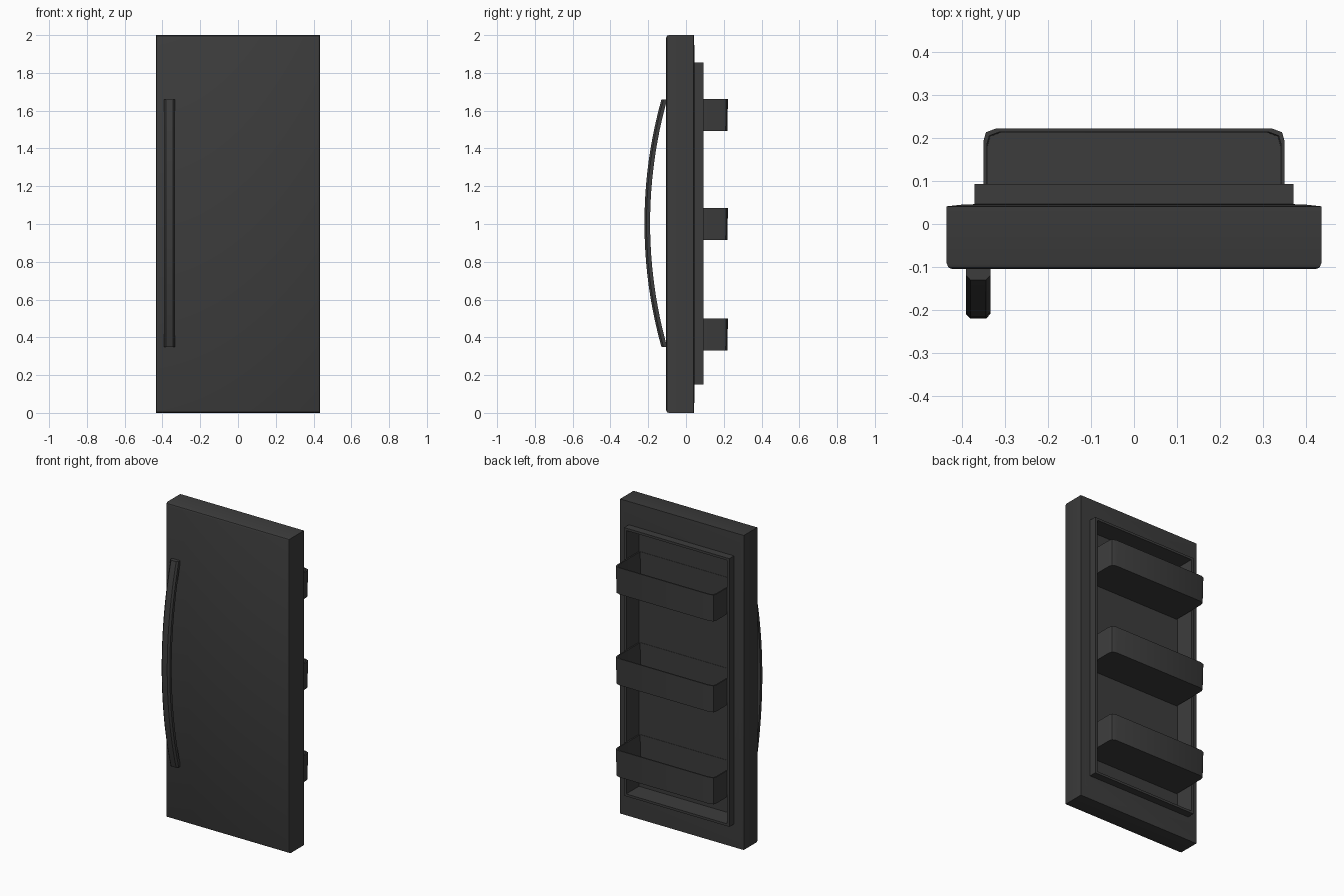
import bpy, bmesh, math

if "Cube" in bpy.data.objects:
    bpy.data.objects.remove(bpy.data.objects["Cube"])

dark = bpy.data.materials.new("dark_grey")
dark.diffuse_color = (0.045, 0.045, 0.045, 1)
dark.use_nodes = True
dark.node_tree.nodes["Principled BSDF"].inputs["Base Color"].default_value = dark.diffuse_color


def loft(name, rings, angle=30):
    """Skin a list of equal-length point rings and cap both ends."""
    bm = bmesh.new()
    loops = [[bm.verts.new(p) for p in ring] for ring in rings]
    n = len(loops[0])
    for a, b in zip(loops, loops[1:]):
        for i in range(n):
            j = (i + 1) % n
            bm.faces.new((a[i], a[j], b[j], b[i]))
    bm.faces.new(loops[0])
    bm.faces.new(loops[-1])
    bmesh.ops.recalc_face_normals(bm, faces=bm.faces[:])
    mesh = bpy.data.meshes.new(name)
    bm.to_mesh(mesh)
    bm.free()
    obj = bpy.data.objects.new(name, mesh)
    obj.data.materials.append(dark)
    bpy.context.collection.objects.link(obj)
    bpy.ops.object.select_all(action='DESELECT')
    obj.select_set(True)
    bpy.context.view_layer.objects.active = obj
    bpy.ops.object.shade_smooth_by_angle(angle=math.radians(angle))
    return obj


def rect(hx, z0, z1, y):
    return [(-hx, y, z0), (hx, y, z0), (hx, y, z1), (-hx, y, z1)]


# Door slab with bevelled front, raised liner rim and recessed back
loft("door", [
    rect(0.422, 0.013, 1.987, -0.105),
    rect(0.431, 0.004, 1.996, -0.101),
    rect(0.435, 0.0, 2.0, -0.092),
    rect(0.435, 0.0, 2.0, 0.041),
    rect(0.40, 0.08, 1.92, 0.045),
    rect(0.37, 0.15, 1.855, 0.046),
    rect(0.37, 0.15, 1.855, 0.093),
    rect(0.355, 0.165, 1.84, 0.093),
    rect(0.352, 0.168, 1.837, -0.03),
])


# Open-topped shelf bins with rounded front corners
def bin_outline(inset, back, z):
    half = [(0.35, back), (0.35, 0.192), (0.344, 0.213), (0.32, 0.222)]
    half = [(x - inset, y - (inset if i else 0)) for i, (x, y) in enumerate(half)]
    return [(x, y, z) for x, y in half] + [(-x, y, z) for x, y in reversed(half)]


for label, z0 in (("lower", 0.33), ("middle", 0.915), ("upper", 1.493)):
    z1 = z0 + 0.17
    loft(label + "_bin", [
        bin_outline(0.003, -0.035, z0),
        bin_outline(0, -0.035, z1),
        bin_outline(0.008, -0.028, z1),
        bin_outline(0.010, -0.028, z0 + 0.01),
    ])

# Bowed bar handle with chamfered outer edges
section = [(-0.0285, 0.03), (-0.0285, 0.011), (-0.018, 0.0), (0.018, 0.0),
           (0.0285, 0.011), (0.0285, 0.03)]
half_len, sag = 0.655, 0.09
radius = (half_len ** 2 + sag ** 2) / (2 * sag)
span = math.asin(half_len / radius)
rings = []
for i in range(25):
    a = span * (i / 12 - 1)
    y = -0.22 + radius * (1 - math.cos(a))
    rings.append([(-0.362 + sx, y + sy, 1.004 + radius * math.sin(a))
                  for sx, sy in section])
loft("handle", rings, 40)
